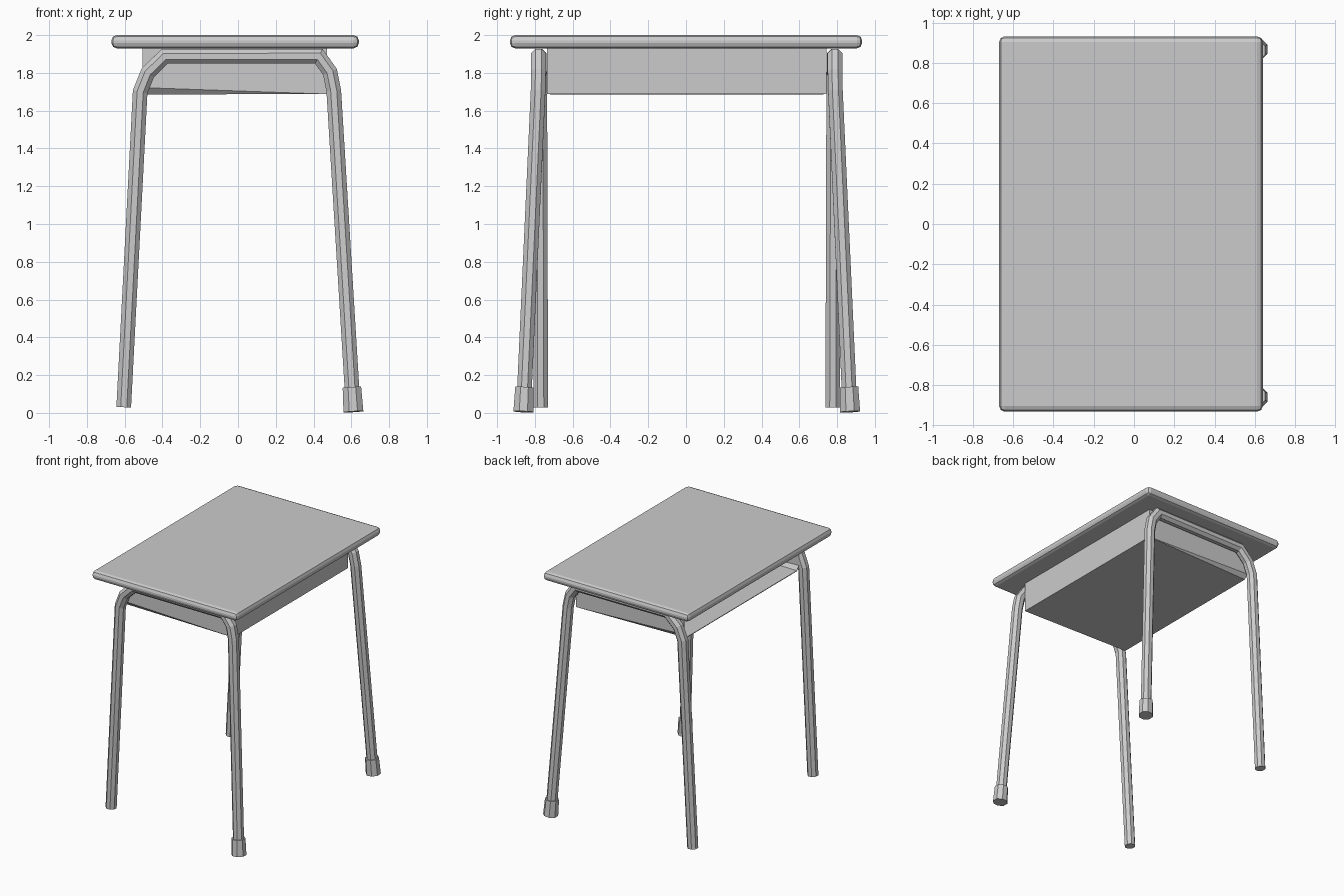
import bpy, bmesh, math
from mathutils import Vector

if "Cube" in bpy.data.objects:
    bpy.data.objects.remove(bpy.data.objects["Cube"])

Y_MID = 0.004  # mirror plane of the frames


def make_object(name, bm):
    bmesh.ops.recalc_face_normals(bm, faces=bm.faces)
    mesh = bpy.data.meshes.new(name)
    bm.to_mesh(mesh)
    bm.free()
    ob = bpy.data.objects.new(name, mesh)
    bpy.context.collection.objects.link(ob)
    return ob


def sweep(name, path, radii, sides=8):
    """Mitred polygonal tube along a path, capped at both ends."""
    pts = [Vector(p) for p in path]
    dirs = [(b - a).normalized() for a, b in zip(pts, pts[1:])]
    bm = bmesh.new()
    rings = []
    for i, p in enumerate(pts):
        d_in = dirs[max(i - 1, 0)]
        d_out = dirs[min(i, len(dirs) - 1)]
        normal = (d_in + d_out).normalized()
        side = Vector((0, 1, 0))
        u = (side - d_in * side.dot(d_in)).normalized()
        v = d_in.cross(u)
        ring = []
        for k in range(sides):
            a = math.tau * (k + 0.5) / sides
            q = (u * math.cos(a) + v * math.sin(a)) * radii[i]
            q -= d_in * (q.dot(normal) / d_in.dot(normal))
            ring.append(bm.verts.new(p + q))
        rings.append(ring)
    for r0, r1 in zip(rings, rings[1:]):
        for k in range(sides):
            j = (k + 1) % sides
            bm.faces.new((r0[k], r0[j], r1[j], r1[k]))
    bm.faces.new(rings[0])
    bm.faces.new(rings[-1])
    return make_object(name, bm)


# Desk top with rounded rim
bm = bmesh.new()
bmesh.ops.create_cube(bm, size=1)
for v in bm.verts:
    v.co = (v.co.x * 1.31 - 0.015, v.co.y * 1.865, v.co.z * 0.07 + 1.965)
top = make_object("desk_top", bm)
bev = top.modifiers.new("rim", 'BEVEL')
bev.width = 0.028
bev.segments = 2

# Tubular leg frames and rubber feet at both ends
profile = [(-0.605, 0.773, 0.03), (-0.518, 0.778, 1.70), (-0.478, 0.78, 1.80),
           (-0.388, 0.782, 1.888), (0.428, 0.785, 1.888), (0.487, 0.785, 1.805),
           (0.507, 0.787, 1.705), (0.610, 0.864, 0.02)]
foot = [(0.611, 0.865, 0.006), (0.603, 0.859, 0.135)]
for label, s in (("front", -1), ("back", 1)):
    place = lambda pts: [(x, Y_MID + s * y, z) for x, y, z in pts]
    sweep(label + "_leg_frame", place(profile), [0.042] * len(profile))
    sweep(label + "_rubber_foot", place(foot), [0.057, 0.053])

# Book tray: sheet box open toward -x, with folded lower side edges
bm = bmesh.new()
XL, XR, ZT = -0.505, 0.47, 1.932
floor_l, floor_r, side_top_l, side_top_r, fold = [], [], [], [], []
for s in (-1, 1):
    y = Y_MID + s * 0.74
    floor_l.append(bm.verts.new((XL, y - s * 0.03, 1.686)))
    floor_r.append(bm.verts.new((XR, y, 1.688)))
    fold.append(bm.verts.new((XL, y, 1.722)))
    side_top_l.append(bm.verts.new((XL, y, ZT)))
    side_top_r.append(bm.verts.new((XR, y, ZT)))
for i in (0, 1):
    bm.faces.new((fold[i], floor_r[i], side_top_r[i], side_top_l[i]))
    bm.faces.new((floor_l[i], floor_r[i], fold[i]))
bm.faces.new((floor_l[0], floor_l[1], floor_r[1], floor_r[0]))
bm.faces.new((floor_r[0], floor_r[1], side_top_r[1], side_top_r[0]))
tray = make_object("book_tray", bm)
sol = tray.modifiers.new("sheet", 'SOLIDIFY')
sol.thickness = 0.006
sol.offset = -1
